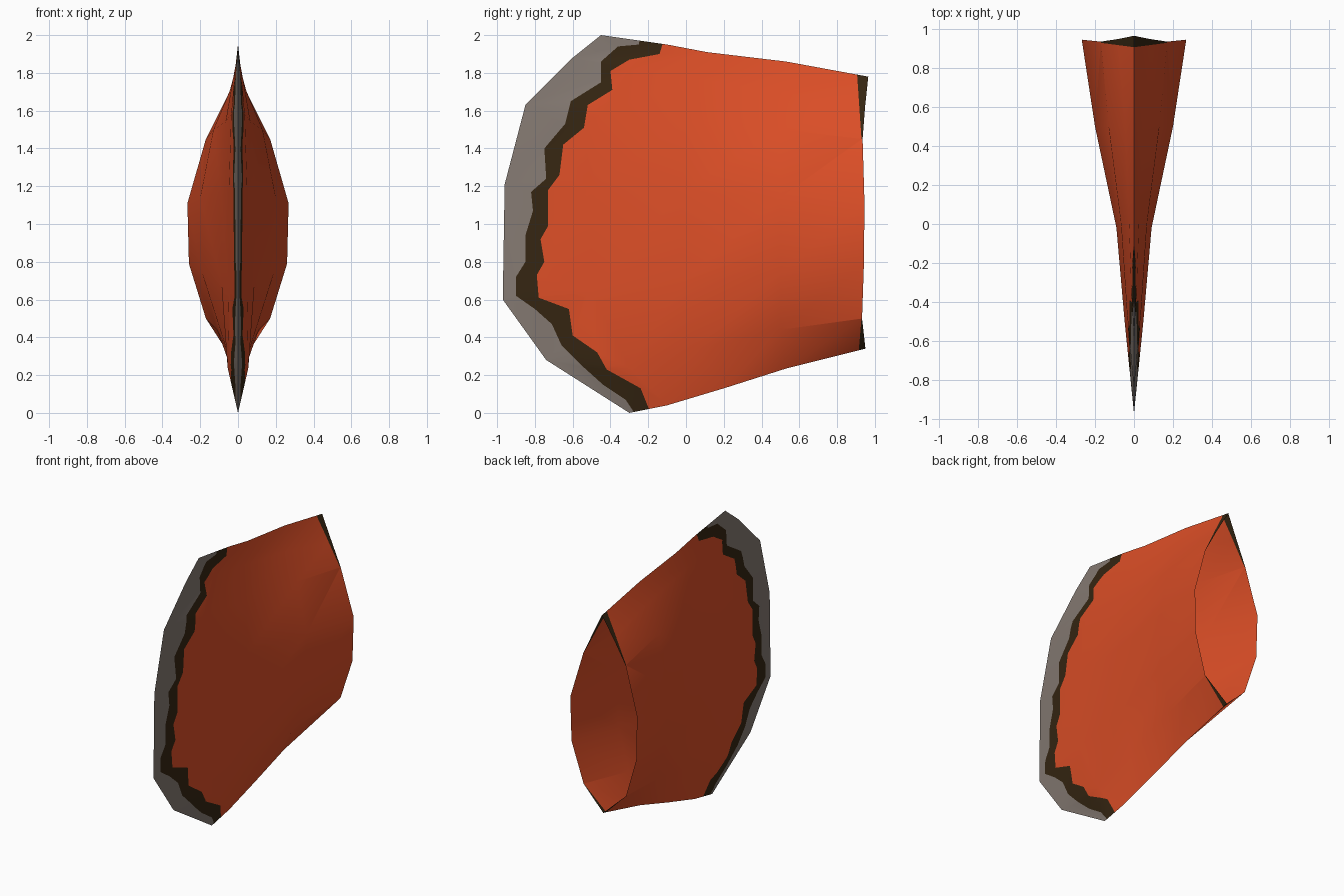
import bpy, bmesh
from mathutils import Vector
from mathutils.bvhtree import BVHTree
from mathutils.geometry import delaunay_2d_cdt

if "Cube" in bpy.data.objects:
    bpy.data.objects.remove(bpy.data.objects["Cube"])

# Ribs of the right half, bottom to top; each runs front edge -> open rear rim as (y, z, x)
RIBS = [
    [(-.30, .00, 0), (-.10, .04, 0), (.20, .13, 0), (.53, .235, 0), (.95, .34, 0)],
    [(-.74, .28, 0), (-.30, .24, .055), (.05, .34, .062), (.50, .44, .11), (.932, .50, .17)],
    [(-.97, .60, 0), (-.50, .64, .048), (-.02, .69, .088), (.50, .74, .19), (.942, .79, .26)],
    [(-.96, 1.21, 0), (-.50, 1.19, .048), (-.02, 1.17, .09), (.50, 1.14, .20), (.945, 1.11, .268)],
    [(-.85, 1.63, 0), (-.45, 1.58, .036), (0, 1.54, .066), (.50, 1.50, .13), (.935, 1.45, .17)],
    [(-.60, 1.88, 0), (-.30, 1.82, .015), (.03, 1.77, .026), (.50, 1.70, .045), (.948, 1.62, .084)],
    [(-.45, 2.0, 0), (-.10, 1.95, 0), (.11, 1.91, 0), (.53, 1.86, 0), (.965, 1.78, 0)],
]
# Scalloped paint lines (y, z), top to bottom
GREY_LINE = [(-.24, 2.0), (-.25, 1.95), (-.36, 1.94), (-.45, 1.86), (-.45, 1.75), (-.61, 1.65), (-.64, 1.53),
             (-.75, 1.40), (-.74, 1.24), (-.82, 1.17), (-.81, 1.07), (-.85, .94), (-.85, .80),
             (-.90, .72), (-.90, .62), (-.80, .55), (-.71, .47), (-.66, .36), (-.54, .24),
             (-.44, .15), (-.32, .07), (-.26, -.02)]
BROWN_LINE = [(-.11, 2.0), (-.14, 1.90), (-.30, 1.87), (-.40, 1.81), (-.39, 1.71), (-.52, 1.63), (-.54, 1.51),
              (-.65, 1.42), (-.67, 1.26), (-.73, 1.18), (-.73, .99), (-.77, .92), (-.75, .80),
              (-.79, .73), (-.78, .61), (-.62, .55), (-.60, .41), (-.47, .32), (-.42, .23),
              (-.24, .13), (-.18, -.02)]
FRONT = [(-1.1, -.02), (-1.1, 2.05)]
REGIONS = [  # (paint outline, material slot), first match wins
    (GREY_LINE + FRONT, 2),
    (BROWN_LINE + FRONT, 1),
    ([(.902, 1.85), (.929, 1.45), (1.05, 1.45), (1.05, 1.85)], 1),
    ([(.912, .30), (.929, .50), (1.05, .50), (1.05, .30)], 1),
]


def material(name, rgb):
    m = bpy.data.materials.new(name)
    m.diffuse_color = (*rgb, 1)
    m.use_nodes = True
    m.node_tree.nodes["Principled BSDF"].inputs["Base Color"].default_value = m.diffuse_color
    return m


def inside(p, poly):
    hit = False
    for a, b in zip(poly, poly[1:] + poly[:1]):
        if (a[1] > p[1]) != (b[1] > p[1]):
            if p[0] < a[0] + (p[1] - a[1]) * (b[0] - a[0]) / (b[1] - a[1]):
                hit = not hit
    return hit


# Coarse half shell
n = len(RIBS[0])
coarse = [Vector((x, y, z)) for rib in RIBS for y, z, x in rib]
tris = []
for r in range(len(RIBS) - 1):
    for c in range(n - 1):
        a, b, d, e = r * n + c, r * n + c + 1, (r + 1) * n + c + 1, (r + 1) * n + c
        tris += [(a, b, d), (a, d, e)]
tree = BVHTree.FromPolygons(coarse, tris)


def shell_x(y, z):
    """Half width of the shell at (y, z), or None outside it."""
    hit = tree.ray_cast(Vector((2, y, z)), Vector((-1, 0, 0)))[0]
    return None if hit is None else hit.x


# Cut the paint lines into the shell
pts = [Vector((v.y, v.z)) for v in coarse]
edges = list({tuple(sorted((t[i], t[i - 1]))) for t in tris for i in range(3)})
for poly, _ in REGIONS:
    s = len(pts)
    pts += [Vector(p) for p in poly]
    edges += [(s + i, s + (i + 1) % len(poly)) for i in range(len(poly))]
out_v, _, out_f = delaunay_2d_cdt(pts, edges, [], 0, 1e-5)[:3]

bm = bmesh.new()
verts = []
for p in out_v:
    q = p.lerp(Vector((0, 1)), .001)
    x = shell_x(q.x, q.y) or 0
    verts.append(bm.verts.new((x if x > .0015 else 0, p.x, p.y)))
for f in out_f:
    c = sum((out_v[i] for i in f), Vector((0, 0))) / len(f)
    if shell_x(c.x, c.y) is None:
        continue
    face = bm.faces.new([verts[i] for i in f])
    face.material_index = next((slot for poly, slot in REGIONS if inside(c, poly)), 0)
    face.normal_update()
    if face.normal.x < 0:
        face.normal_flip()
bmesh.ops.delete(bm, geom=[v for v in bm.verts if not v.link_faces], context='VERTS')

# Finished shell: mirrored, open at the rear
mesh = bpy.data.meshes.new("hollow_fin_shell")
bm.to_mesh(mesh)
bm.free()
shell = bpy.data.objects.new("hollow_fin_shell", mesh)
bpy.context.collection.objects.link(shell)
for m in (material("orange", (.72, .077, .020)), material("dark brown", (.036, .019, .006)),
          material("warm grey", (.235, .195, .170))):
    mesh.materials.append(m)
bpy.context.view_layer.objects.active = shell
shell.select_set(True)
bpy.ops.object.shade_smooth_by_angle(angle=.7)
mirror = shell.modifiers.new("mirror", 'MIRROR')
mirror.use_mirror_merge = False
